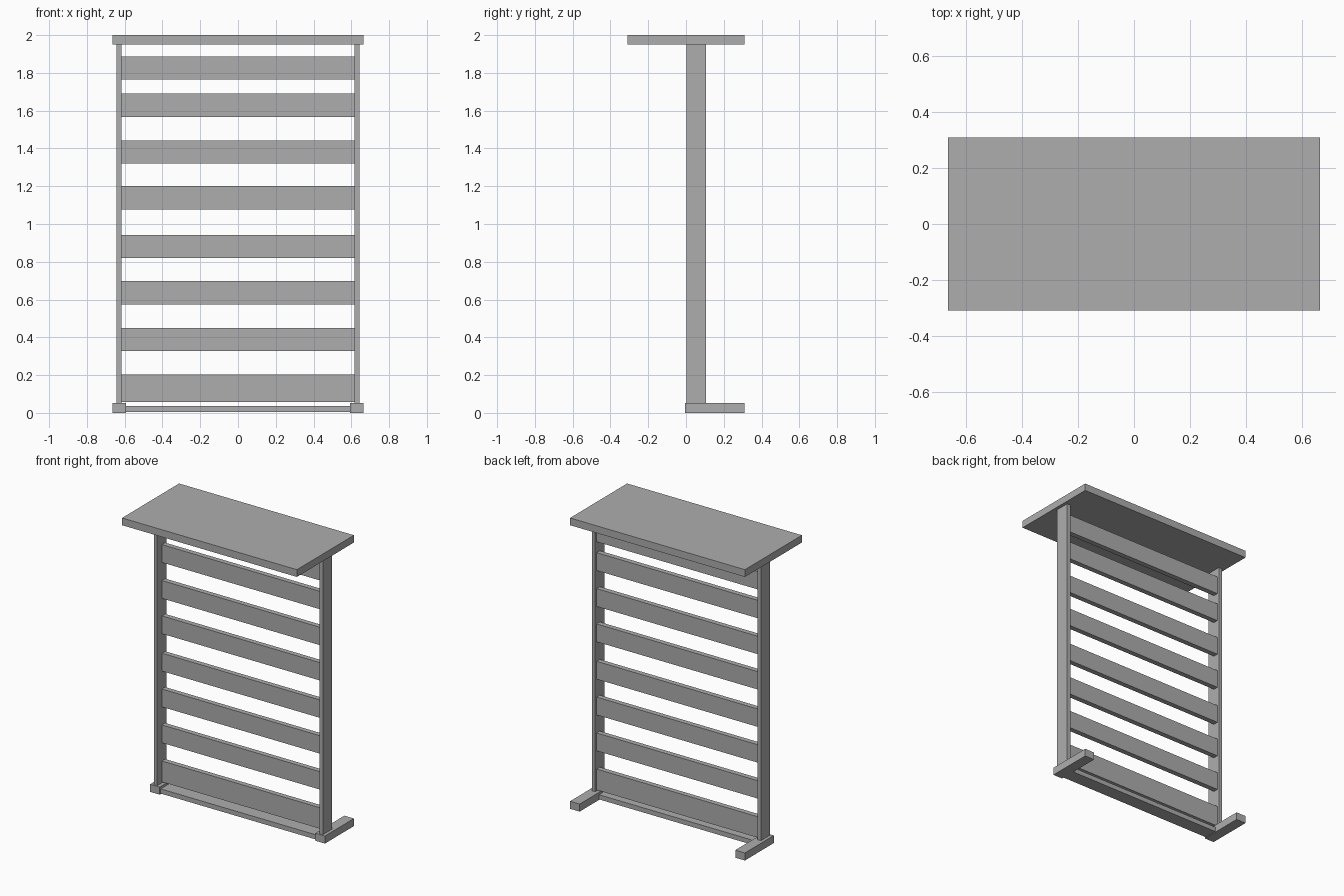
import bpy

cube = bpy.data.objects.get("Cube")
if cube:
    bpy.data.objects.remove(cube, do_unlink=True)

# Single plain grey finish
grey = bpy.data.materials.new("plain_grey")
grey.use_nodes = True
color = (0.42, 0.42, 0.42, 1)
grey.diffuse_color = color
grey.node_tree.nodes["Principled BSDF"].inputs["Base Color"].default_value = color


def box(name, x, y, z):
    """Box given by its (min, max) range on each axis."""
    ranges = (x, y, z)
    bpy.ops.mesh.primitive_cube_add(size=1, location=[(a + b) / 2 for a, b in ranges])
    obj = bpy.context.object
    obj.name = name
    obj.scale = [b - a for a, b in ranges]
    bpy.ops.object.transform_apply(location=False, rotation=False, scale=True)
    obj.data.materials.append(grey)
    return obj


# Table top
box("top_board", (-0.665, 0.665), (-0.31, 0.31), (1.95, 2.0))

# Upright posts and feet on both sides
for side, s in (("left", 1), ("right", -1)):
    box(side + "_post", sorted((s * 0.617, s * 0.643)), (0.003, 0.105), (0.05, 1.95))
    box(side + "_foot", sorted((s * 0.592, s * 0.665)), (-0.005, 0.31), (0.0, 0.052))

# Low rail between the feet
box("bottom_rail", (-0.592, 0.592), (0.005, 0.1), (0.004, 0.036))

# Horizontal slats between the posts: bottom one is taller
box("bottom_slat", (-0.617, 0.617), (0.055, 0.09), (0.058, 0.202))
for i, top in enumerate((0.45, 0.697, 0.943, 1.2, 1.443, 1.69, 1.888)):
    box(f"slat_{i + 1}", (-0.617, 0.617), (0.055, 0.09), (top - 0.123, top))
